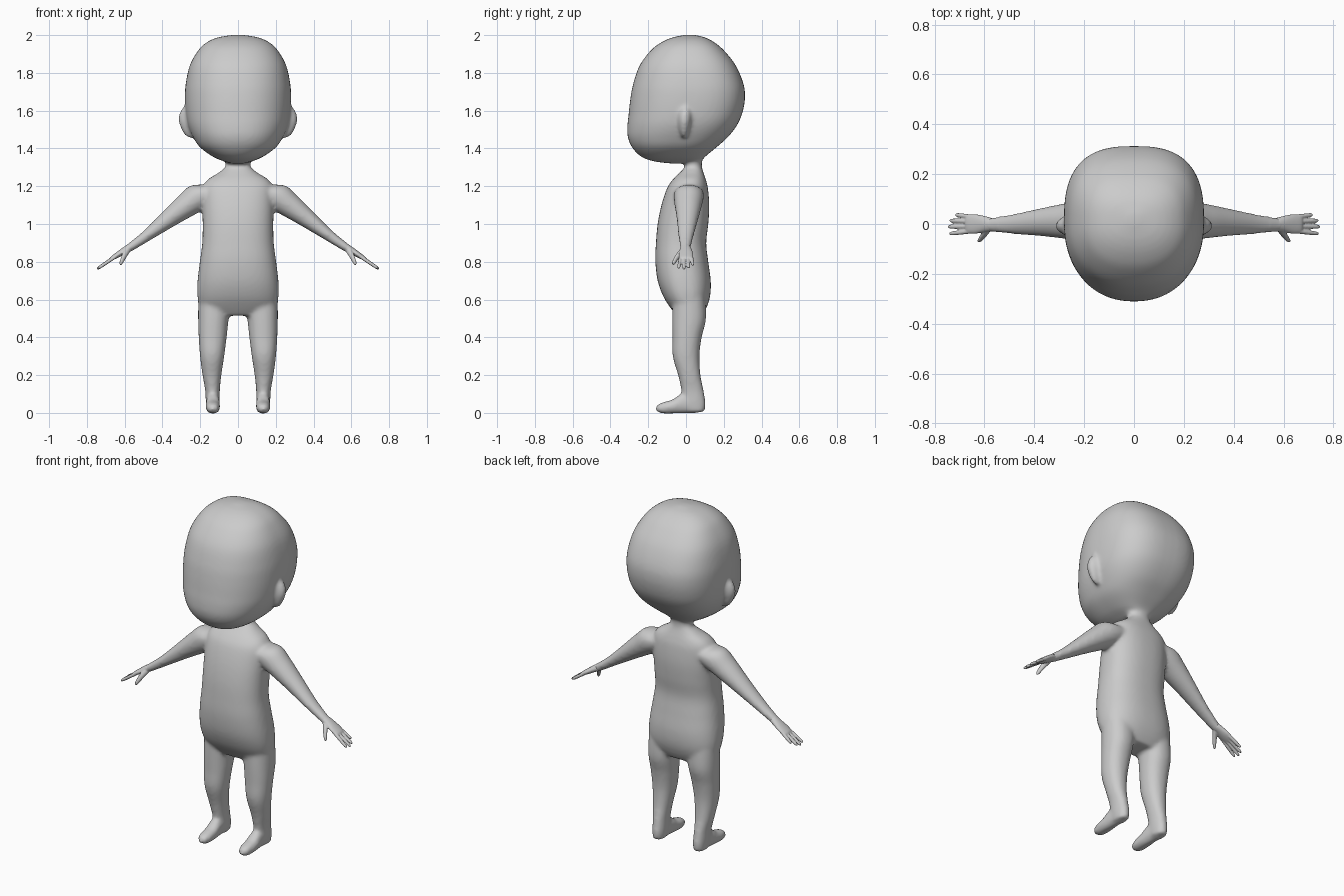
import bpy, bmesh, math
from mathutils import Vector

X, Y, Z = Vector((1, 0, 0)), Vector((0, 1, 0)), Vector((0, 0, 1))


def smooth_rows(rows, steps=5):
    """Catmull-Rom interpolation between cross-section rows."""
    out = []
    for i in range(len(rows) - 1):
        p0, p1, p2 = rows[max(i - 1, 0)], rows[i], rows[i + 1]
        p3 = rows[min(i + 2, len(rows) - 1)]
        for s in range(steps):
            t = s / steps
            out.append([0.5 * (2 * b + (c - a) * t + (2 * a - 5 * b + 4 * c - d) * t * t
                               + (3 * b - a - 3 * c + d) * t ** 3)
                        for a, b, c, d in zip(p0, p1, p2, p3)])
    out.append(list(rows[-1]))
    return out


def loft(bm, rows, A=X, B=Y, power=(2, 2), mirror=False, n=40):
    """Closed loft; row = centre x, y, z, radius along A, radius along B."""
    for side in ((1, -1) if mirror else (1,)):
        rings = []
        for x, y, z, a, b in smooth_rows(rows):
            ring = []
            for k in range(n):
                c, s = math.cos(2 * math.pi * k / n), math.sin(2 * math.pi * k / n)
                e = 2 / (power[0] if s < 0 else power[1])
                p = Vector((x, y, z)) + A * a * math.copysign(abs(c) ** e, c) \
                    + B * b * math.copysign(abs(s) ** e, s)
                p.x *= side
                ring.append(bm.verts.new(p))
            rings.append(ring)
        faces = [bm.faces.new(rings[0]), bm.faces.new(rings[-1][::-1])]
        for r, q in zip(rings, rings[1:]):
            for k in range(n):
                m = (k + 1) % n
                faces.append(bm.faces.new((r[k], q[k], q[m], r[m])))
        bmesh.ops.recalc_face_normals(bm, faces=faces)


def upright(rows):
    """Rows given as z, centre x, half width, front y, back y."""
    return [(x, (f + b) / 2, z, w, (b - f) / 2) for z, x, w, f, b in rows]


def finish(name, bm, voxel, repeat):
    """Fuse the overlapping lofts into one smooth skin."""
    me = bpy.data.meshes.new(name)
    bm.to_mesh(me)
    bm.free()
    ob = bpy.data.objects.new(name, me)
    bpy.context.collection.objects.link(ob)
    rm = ob.modifiers.new("fuse", 'REMESH')
    rm.mode = 'VOXEL'
    rm.voxel_size = voxel
    rm.use_smooth_shade = True
    sm = ob.modifiers.new("soften", 'SMOOTH')
    sm.factor = 0.5
    sm.iterations = repeat
    return ob


body = bmesh.new()

# head
loft(body, upright([
    (2.002, 0, .02, 0, .04), (1.988, 0, .105, -.07, .10), (1.962, 0, .165, -.13, .15),
    (1.92, 0, .21, -.185, .20), (1.84, 0, .255, -.245, .263), (1.74, 0, .277, -.28, .305),
    (1.66, 0, .281, -.295, .312), (1.58, 0, .276, -.304, .296), (1.52, 0, .264, -.31, .268),
    (1.46, 0, .238, -.308, .222), (1.405, 0, .2, -.285, .16), (1.355, 0, .13, -.235, .1),
    (1.33, 0, .07, -.16, .08), (1.32, 0, .04, -.07, .07)]), power=(2.25, 2.7), n=64)

# ears
loft(body, [(.25, -.01, 1.455, .01, .008), (.262, -.01, 1.48, .027, .02),
            (.269, -.008, 1.54, .044, .034), (.27, -.005, 1.59, .038, .031),
            (.265, -.003, 1.625, .018, .014)], mirror=True)

# neck
loft(body, upright([(1.42, 0, .07, -.01, .09), (1.32, 0, .066, -.008, .084),
                    (1.22, 0, .075, -.02, .09)]))

# torso
loft(body, upright([
    (1.305, 0, .06, 0, .082), (1.27, 0, .105, -.035, .093), (1.235, 0, .16, -.07, .105),
    (1.19, 0, .185, -.1, .116), (1.1, 0, .188, -.13, .123), (1.0, 0, .187, -.15, .118),
    (.9, 0, .189, -.159, .107), (.8, 0, .202, -.162, .118), (.7, 0, .214, -.15, .131),
    (.62, 0, .215, -.122, .128), (.56, 0, .2, -.085, .11), (.515, 0, .15, -.05, .085)]),
    power=(2.4, 2.4), n=56)

# legs
loft(body, upright([
    (.64, .12, .09, -.07, .1), (.5, .13, .081, -.072, .106), (.4, .134, .074, -.071, .083),
    (.3, .137, .064, -.07, .071), (.2, .138, .05, -.042, .077), (.12, .135, .039, -.025, .093),
    (.05, .133, .037, -.018, .104), (.005, .133, .032, 0, .098)]), power=(2.2, 2.2), mirror=True)

# feet
loft(body, [(.133, .06, .05, .05, .032), (.133, -.02, .05, .052, .036),
            (.133, -.07, .034, .037, .038), (.133, -.12, .027, .03, .035),
            (.133, -.15, .024, .02, .024), (.133, -.16, .023, .007, .009)],
     A=Z, B=X, power=(2.3, 2.3), mirror=True)

# arms
loft(body, [(.13, .015, 1.17, .05, .075), (.2, .015, 1.148, .075, .08),
            (.27, .012, 1.1, .066, .072), (.36, .008, 1.032, .05, .058),
            (.48, 0, .94, .031, .041), (.57, -.003, .877, .023, .029),
            (.6, -.003, .859, .02, .027)], A=Vector((.67, 0, .74)), mirror=True)

finish("body", body, .01, 8)

# hands: palm, four fingers and a thumb
hand = bmesh.new()
tilt = Vector((.53, 0, .85))
loft(hand, [(.57, -.003, .877, .021, .027), (.6, 0, .86, .018, .032), (.635, 0, .838, .015, .039),
            (.665, 0, .82, .011, .037), (.675, 0, .814, .006, .03)], A=tilt, mirror=True)
for root, tip_x, tip_y, tip_z in ((.028, .717, .037, .782), (.0095, .74, .014, .767),
                                  (-.0095, .747, -.011, .761), (-.028, .741, -.039, .765)):
    start, end = Vector((.645, root, .83)), Vector((tip_x, tip_y, tip_z))
    loft(hand, [(*start.lerp(end, t), r, r) for t, r in
                ((0, .0095), (.5, .0092), (.85, .0085), (.96, .006), (1, .002))],
         A=tilt, mirror=True, n=16)
loft(hand, [(.582, -.014, .866, .016, .014), (.6, -.04, .835, .014, .013),
            (.613, -.058, .808, .011, .011), (.621, -.067, .79, .008, .008),
            (.624, -.07, .784, .003, .003)],
     A=Vector((.92, 0, .39)), B=Vector((0, .85, -.53)), mirror=True, n=16)
finish("hands", hand, .004, 2)
